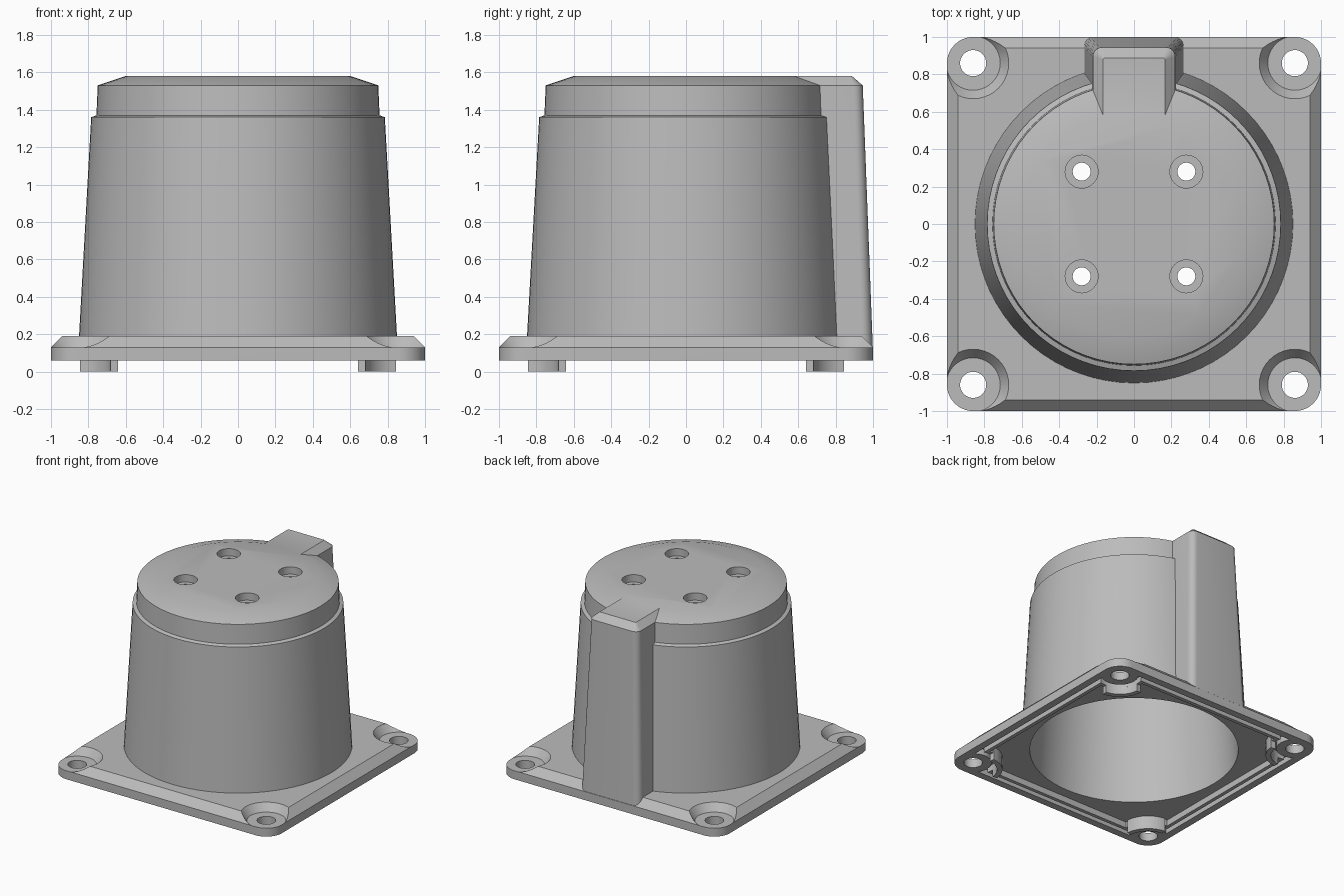
import bpy, bmesh, math

cube = bpy.data.objects.get("Cube")
if cube:
    bpy.data.objects.remove(cube, do_unlink=True)

grey = bpy.data.materials.new("cast_grey")
grey.use_nodes = True
colour = (0.5, 0.5, 0.5, 1)
grey.diffuse_color = colour
grey.node_tree.nodes["Principled BSDF"].inputs["Base Color"].default_value = colour

HOLE = 0.86  # corner screw position
CORNERS = [(sx, sy) for sx in (-1, 1) for sy in (-1, 1)]


def loft(name, loops, ring=False):
    """Skin equal-length loops; cap the ends, or close back on the first."""
    bm = bmesh.new()
    rows = [[bm.verts.new(p) for p in loop] for loop in loops]
    pairs = list(zip(rows, rows[1:]))
    if ring:
        pairs.append((rows[-1], rows[0]))
    else:
        bm.faces.new(rows[0])
        bm.faces.new(rows[-1])
    n = len(rows[0])
    for a, b in pairs:
        for i in range(n):
            j = (i + 1) % n
            bm.faces.new((a[i], a[j], b[j], b[i]))
    bmesh.ops.recalc_face_normals(bm, faces=bm.faces)
    mesh = bpy.data.meshes.new(name)
    bm.to_mesh(mesh)
    bm.free()
    mesh.materials.append(grey)
    obj = bpy.data.objects.new(name, mesh)
    bpy.context.collection.objects.link(obj)
    return obj


def arc(cx, cy, r, start, end, steps):
    angles = [math.radians(start + (end - start) * i / steps) for i in range(steps + 1)]
    return [(cx + r * math.cos(a), cy + r * math.sin(a)) for a in angles]


def at(points, z):
    return [(x, y, z) for x, y in points]


def turned(name, profile, cx=0, cy=0, steps=72):
    return loft(name, [at(arc(cx, cy, r, 0, 360, steps)[:-1], z) for r, z in profile])


def rounded_square(half, r):
    c = half - r
    return [p for k, (sx, sy) in enumerate([(1, 1), (-1, 1), (-1, -1), (1, -1)])
            for p in arc(sx * c, sy * c, r, 90 * k, 90 * k + 90, 10)]


def scalloped_square(half, r):
    """Square whose corners curve inward around the screw holes."""
    tilt = math.degrees(math.asin((half - HOLE) / r))
    quarter = arc(HOLE, HOLE, r, 270 + tilt, 180 - tilt, 14)
    points = []
    for k in range(4):
        c, s = round(math.cos(k * math.pi / 2)), round(math.sin(k * math.pi / 2))
        points += [(c * x - s * y, s * x + c * y) for x, y in quarter]
    return points


def duct_outline(half, back, r):
    return ([(half, 0.4)] + arc(half - r, back - r, r, 0, 90, 6)
            + arc(r - half, back - r, r, 90, 180, 6) + [(-half, 0.4)])


def combine(target, tool, operation):
    mod = target.modifiers.new("cut", "BOOLEAN")
    mod.operation, mod.solver, mod.object = operation, "EXACT", tool
    bpy.ops.object.select_all(action="DESELECT")
    bpy.context.view_layer.objects.active = target
    target.select_set(True)
    bpy.ops.object.modifier_apply(modifier=mod.name)
    bpy.data.objects.remove(tool, do_unlink=True)


# Mounting flange with chamfered top edge
housing = loft("housing", [at(rounded_square(1, 0.14), 0.06),
                           at(rounded_square(1, 0.14), 0.13),
                           at(rounded_square(0.94, 0.08), 0.19)])

# Tapered body with stepped cap
body = turned("body", [(0.852, 0.15), (0.85, 0.19), (0.785, 1.36),
                       (0.757, 1.37), (0.75, 1.53), (0.6, 1.58)])
combine(housing, body, "UNION")

# Raised duct down the back
duct = loft("duct", [at(duct_outline(0.268, 0.999, 0.05), 0.12),
                     at(duct_outline(0.22, 0.945, 0.05), 1.53),
                     at(duct_outline(0.165, 0.888, 0.01), 1.579)])
combine(housing, duct, "UNION")

# Hollow interior and underside recess
combine(housing, turned("bore", [(0.79, 0), (0.785, 0.11), (0.71, 1.46)]), "DIFFERENCE")
recess_outline = scalloped_square(0.94, 0.14)
combine(housing, loft("recess", [at(recess_outline, 0), at(recess_outline, 0.11)]),
        "DIFFERENCE")

# Countersunk corner holes and counterbored top holes
for sx, sy in CORNERS:
    x, y = sx * HOLE, sy * HOLE
    combine(housing, turned("seat", [(0.145, 0.129), (0.235, 0.25)], x, y, 40), "DIFFERENCE")
    combine(housing, turned("hole", [(0.07, 0), (0.07, 0.3)], x, y, 32), "DIFFERENCE")
    x, y = sx * 0.28, sy * 0.28
    combine(housing, turned("seat", [(0.088, 1.52), (0.088, 1.7)], x, y, 32), "DIFFERENCE")
    combine(housing, turned("hole", [(0.048, 1.3), (0.048, 1.7)], x, y, 32), "DIFFERENCE")

# Sealing ridge inside the flange rim
outer, inner = scalloped_square(0.9, 0.18), scalloped_square(0.87, 0.21)
parts = [housing, loft("sealing_ridge", [at(outer, 0.06), at(outer, 0.112),
                                         at(inner, 0.112), at(inner, 0.06)], ring=True)]

# Curved locating feet around the corner holes
for sx, sy in CORNERS:
    outline = arc(HOLE, HOLE, 0.22, 185, 265, 12) + arc(HOLE, HOLE, 0.18, 265, 185, 12)
    outline = [(sx * x, sy * y) for x, y in outline]
    name = ("back" if sy > 0 else "front") + ("_left" if sx > 0 else "_right") + "_foot"
    parts.append(loft(name, [at(outline, 0), at(outline, 0.113)]))

# Smooth shading with crisp edges
for part in parts:
    bpy.ops.object.select_all(action="DESELECT")
    part.select_set(True)
    bpy.context.view_layer.objects.active = part
    bpy.ops.object.shade_smooth_by_angle(angle=math.radians(30))
